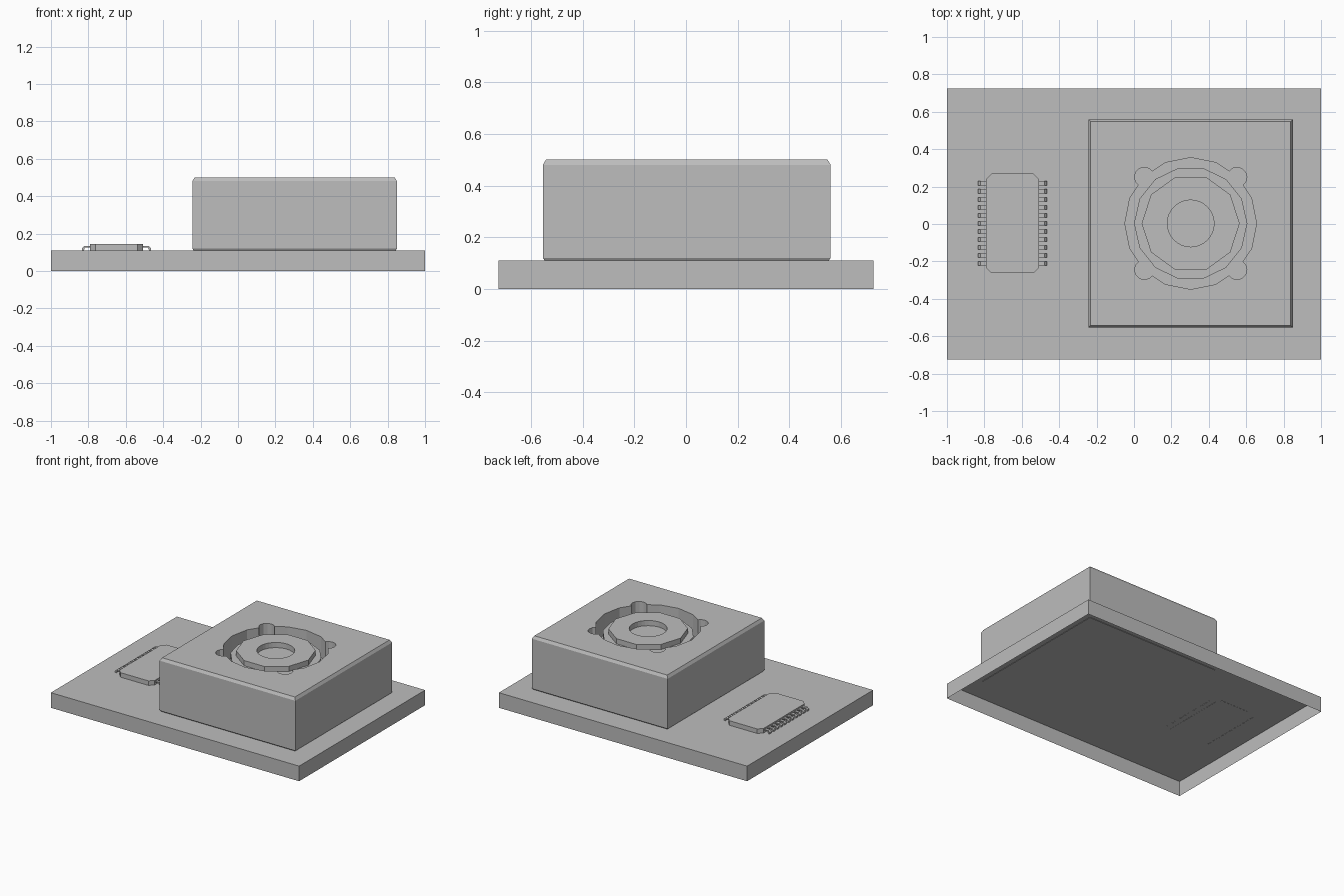
import bpy, bmesh
from math import sin, cos, pi, radians

old = bpy.data.objects.get("Cube")
if old:
    bpy.data.objects.remove(old, do_unlink=True)

GREY = 0.51
grey = bpy.data.materials.new("plain grey")
grey.use_nodes = True
grey.diffuse_color = (GREY, GREY, GREY, 1)
grey.node_tree.nodes["Principled BSDF"].inputs["Base Color"].default_value = (GREY, GREY, GREY, 1)


def rect(x, y, hx, hy, cut=0):
    """Rectangle outline, optionally with clipped corners."""
    if not cut:
        return [(x - hx, y - hy), (x + hx, y - hy), (x + hx, y + hy), (x - hx, y + hy)]
    a, b = hx - cut, hy - cut
    return [(x + u, y + v) for u, v in
            [(-a, -hy), (a, -hy), (hx, -b), (hx, b), (a, hy), (-a, hy), (-hx, b), (-hx, -b)]]


def ngon(x, y, r, n):
    return [(x + r * cos(2 * pi * i / n), y + r * sin(2 * pi * i / n)) for i in range(n)]


def loft(name, sections, bottom=True):
    """Join outlines of equal point count, given as (outline, z), from bottom to top."""
    bm = bmesh.new()
    rings = [[bm.verts.new((px, py, z)) for px, py in pts] for pts, z in sections]
    n = len(rings[0])
    for lo, hi in zip(rings, rings[1:]):
        for i in range(n):
            j = (i + 1) % n
            bm.faces.new((lo[i], lo[j], hi[j], hi[i]))
    bm.faces.new(rings[-1])
    if bottom:
        bm.faces.new(rings[0][::-1])
    return finish(name, bm)


def finish(name, bm):
    mesh = bpy.data.meshes.new(name)
    bm.to_mesh(mesh)
    bm.free()
    mesh.materials.append(grey)
    ob = bpy.data.objects.new(name, mesh)
    bpy.context.scene.collection.objects.link(ob)
    return ob


def carve(ob, outline, z0, z1):
    """Cut a straight pocket into an object."""
    cutter = loft("pocket_cutter", [(outline, z0), (outline, z1)])
    cutter.hide_render = True
    mod = ob.modifiers.new("pocket", "BOOLEAN")
    mod.operation, mod.solver, mod.object = "DIFFERENCE", "EXACT", cutter
    bpy.context.view_layer.objects.active = ob
    bpy.ops.object.modifier_apply(modifier=mod.name)
    bpy.data.objects.remove(cutter, do_unlink=True)


# Board: a shallow tray, open underneath
BOARD_TOP = 0.11
outline = rect(0, 0, 1, 0.725)
loft("board", [(outline, 0), (outline, BOARD_TOP)], bottom=False)

# Housing with chamfered top and bottom rims
HX, HY, TOP = 0.303, 0.003, 0.5
HALF_X, HALF_Y = 0.547, 0.557
housing = loft("housing", [
    (rect(HX, HY, HALF_X - 0.008, HALF_Y - 0.008), BOARD_TOP - 0.002),
    (rect(HX, HY, HALF_X, HALF_Y), BOARD_TOP + 0.01),
    (rect(HX, HY, HALF_X, HALF_Y), TOP - 0.02),
    (rect(HX, HY, HALF_X - 0.012, HALF_Y - 0.012), TOP)])

# Round pocket with four corner lobes
FLOOR = TOP - 0.15
carve(housing, ngon(HX, HY, 0.352, 16), FLOOR, TOP + 0.1)
for k in range(4):
    a = radians(45 + 90 * k)
    carve(housing, ngon(HX + 0.35 * cos(a), HY + 0.35 * sin(a), 0.053, 12), FLOOR, TOP + 0.1)

# Central hub: wide collar, raised cap and a shallow dimple
collar = ngon(HX, HY, 0.303, 14)
loft("hub_collar", [(collar, FLOOR - 0.01), (collar, TOP - 0.05)])
cap = ngon(HX, HY, 0.262, 10)
hub = loft("hub_cap", [(cap, FLOOR), (cap, TOP - 0.012)])
carve(hub, ngon(HX, HY, 0.125, 32), TOP - 0.065, TOP + 0.1)

# Chip body with clipped corners
CX, CY = -0.65, 0.003
body = rect(CX, CY, 0.142, 0.266, 0.03)
loft("chip_body", [(body, BOARD_TOP - 0.001), (body, 0.143)])

# Chip leads: eleven bent strips on each side
bm = bmesh.new()
profile = [(0.13, 0.133), (0.172, 0.133), (0.185, 0.12), (0.185, 0.109),
           (0.175, 0.109), (0.168, 0.125), (0.13, 0.125)]
for side in (-1, 1):
    for k in range(-5, 6):
        y = CY + 0.043 * k
        ends = [[bm.verts.new((CX + side * d, y + w, z)) for d, z in profile]
                for w in (-0.011, 0.011)]
        bm.faces.new(ends[0])
        bm.faces.new(ends[1][::-1])
        for i in range(len(profile)):
            j = (i + 1) % len(profile)
            bm.faces.new((ends[0][j], ends[0][i], ends[1][i], ends[1][j]))
bmesh.ops.recalc_face_normals(bm, faces=bm.faces)
finish("chip_leads", bm)
